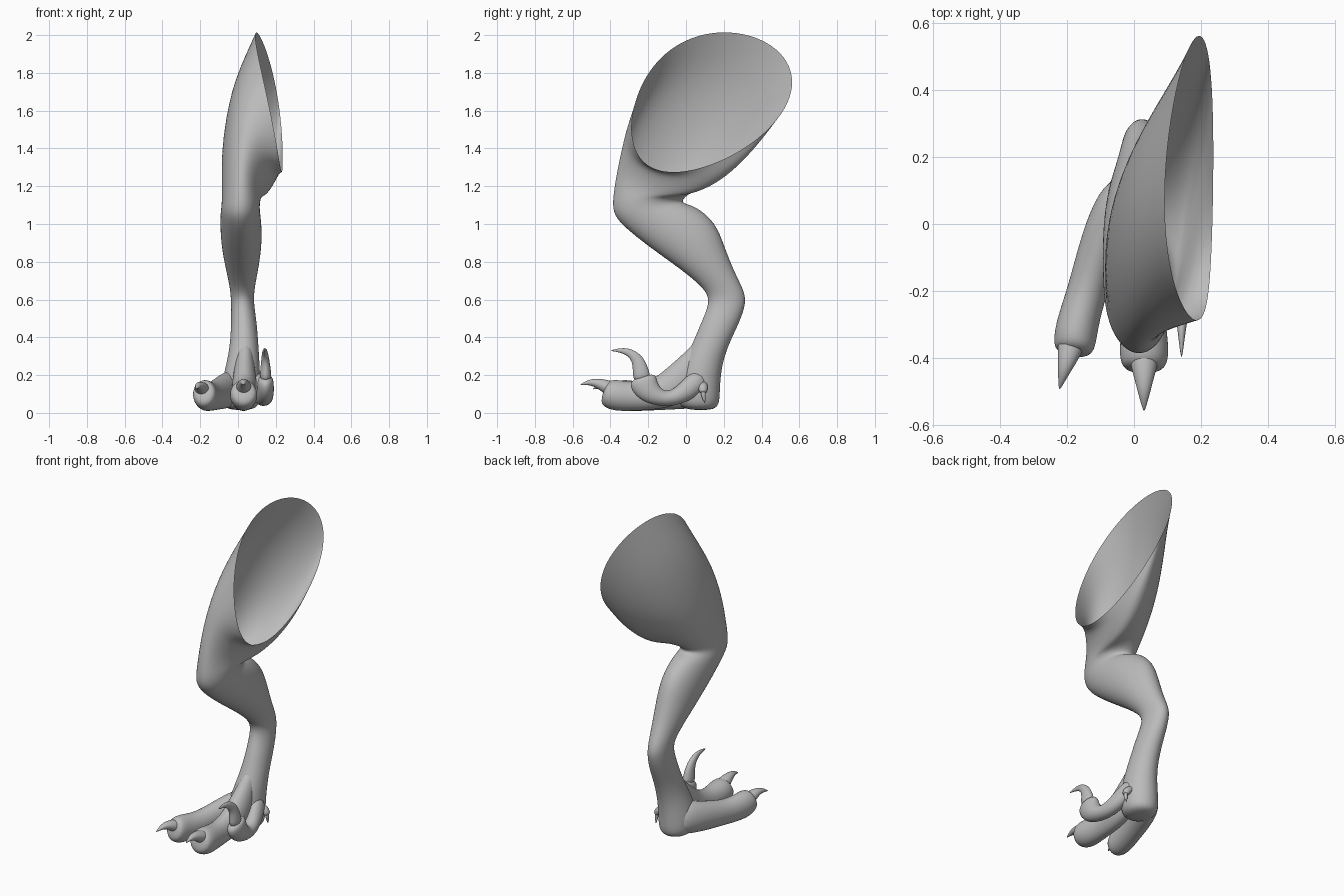
import bpy
import bmesh
from math import cos, sin, pi
from mathutils import Vector

cube = bpy.data.objects.get("Cube")
if cube:
    bpy.data.objects.remove(cube, do_unlink=True)

# One plain clay colour
clay = bpy.data.materials.new("clay_grey")
clay.use_nodes = True
clay_colour = (0.5, 0.5, 0.5, 1)
clay.diffuse_color = clay_colour
clay.node_tree.nodes["Principled BSDF"].inputs["Base Color"].default_value = clay_colour


def loft(name, rings, cap_start=True, cap_end=True, levels=2):
    """Skin a list of equally sized point rings and smooth the surface."""
    bm = bmesh.new()
    loops = [[bm.verts.new(point) for point in ring] for ring in rings]
    count = len(loops[0])
    for lower, upper in zip(loops, loops[1:]):
        for i in range(count):
            j = (i + 1) % count
            bm.faces.new((lower[i], lower[j], upper[j], upper[i]))
    if cap_start:
        bm.faces.new(loops[0])
    if cap_end:
        bm.faces.new(loops[-1])
    bmesh.ops.recalc_face_normals(bm, faces=bm.faces)
    mesh = bpy.data.meshes.new(name)
    bm.to_mesh(mesh)
    bm.free()
    mesh.materials.append(clay)
    mesh.shade_smooth()
    obj = bpy.data.objects.new(name, mesh)
    bpy.context.collection.objects.link(obj)
    subsurf = obj.modifiers.new("smooth_skin", "SUBSURF")
    subsurf.levels = subsurf.render_levels = levels
    return obj


def four_point_ring(front, inner, back, outer, segments=20):
    """Closed smooth ring passing through four given points."""
    front, inner, back, outer = map(Vector, (front, inner, back, outer))
    centre = (front + inner + back + outer) / 4
    along = (front - back) / 2
    across = (inner - outer) / 2
    bend = (front + back - inner - outer) / 4
    ring = []
    for i in range(segments):
        t = 2 * pi * i / segments
        ring.append(centre + along * cos(t) + across * sin(t) + bend * cos(2 * t))
    return ring


def leg_ring(front_y, front_z, back_y, back_z, x_min, x_max):
    """Ring spanning a front and a back profile point with a given width."""
    x = (x_min + x_max) / 2
    y = (front_y + back_y) / 2
    z = (front_z + back_z) / 2
    return four_point_ring((x, front_y, front_z), (x_max, y, z),
                           (x, back_y, back_z), (x_min, y, z))


def tube(name, path, segments=14):
    """Tapered tube along (x, y, z, half width, half height) stations."""
    points = [Vector(station[:3]) for station in path]
    rings = []
    for i, station in enumerate(path):
        ahead = points[min(i + 1, len(points) - 1)]
        behind = points[max(i - 1, 0)]
        tangent = (ahead - behind).normalized()
        side = Vector((1, 0, 0))
        side = (side - tangent * side.dot(tangent)).normalized()
        up = tangent.cross(side)
        ring = []
        for k in range(segments):
            t = 2 * pi * k / segments
            ring.append(points[i] + side * cos(t) * station[3] + up * sin(t) * station[4])
        rings.append(ring)
    return loft(name, rings)


# Open thigh shell: rim first, then rings closing in on the knee
thigh = [
    four_point_ring((.18, -.29, 1.55), (.235, .03, 1.28), (.20, .57, 1.73), (.09, .1, 2.01)),
    four_point_ring((.08, -.32, 1.5), (.21, .02, 1.25), (.16, .43, 1.52), (-.02, .1, 1.78)),
    four_point_ring((.04, -.345, 1.4), (.18, -.02, 1.2), (.1, .27, 1.33), (-.075, .02, 1.5)),
    four_point_ring((.02, -.37, 1.28), (.145, -.08, 1.15), (.06, .12, 1.225), (-.09, -.07, 1.3)),
]

# Knee and shin
shin = [
    leg_ring(-.39, 1.14, .0, 1.15, -.085, .12),
    leg_ring(-.39, 1.06, -.03, 1.11, -.09, .115),
    leg_ring(-.345, .995, .05, 1.1, -.095, .12),
    leg_ring(-.2, .88, .16, 1.01, -.095, .13),
    leg_ring(-.05, .775, .205, .88, -.08, .12),
    leg_ring(.06, .69, .255, .75, -.055, .1),
    leg_ring(.115, .63, .31, .645, -.04, .085),
]

# Ankle, metatarsus and heel pad
metatarsus = [
    leg_ring(.12, .57, .32, .58, -.037, .085),
    leg_ring(.08, .48, .285, .48, -.037, .1),
    leg_ring(.04, .38, .225, .36, -.042, .108),
    leg_ring(-.01, .28, .19, .25, -.06, .115),
    leg_ring(-.05, .18, .18, .13, -.09, .12),
    leg_ring(-.05, .07, .18, .05, -.09, .12),
    leg_ring(-.02, .014, .15, .012, -.06, .09),
]
loft("leg", thigh + shin + metatarsus, cap_start=False)

# Middle toe with its tendon running up the foot
tube("middle_toe", [
    (.04, .1, .38, .035, .04),
    (.035, .04, .27, .05, .07),
    (.035, -.04, .15, .07, .11),
    (.032, -.13, .105, .065, .09),
    (.03, -.25, .085, .06, .075),
    (.03, -.35, .09, .075, .085),
    (.03, -.41, .1, .075, .08),
    (.03, -.44, .11, .055, .055),
])
tube("middle_claw", [
    (.03, -.38, .12, .045, .045),
    (.03, -.42, .138, .042, .038),
    (.03, -.46, .155, .03, .028),
    (.03, -.51, .165, .017, .016),
    (.03, -.56, .148, .002, .002),
])

# Outer toe, splayed away from the leg
tube("outer_toe", [
    (-.01, .12, .14, .06, .1),
    (-.06, .04, .12, .07, .1),
    (-.105, -.08, .1, .065, .085),
    (-.14, -.2, .085, .06, .075),
    (-.17, -.3, .09, .065, .085),
    (-.178, -.36, .1, .066, .08),
    (-.183, -.39, .11, .05, .055),
])
tube("outer_claw", [
    (-.182, -.33, .11, .043, .042),
    (-.19, -.37, .128, .04, .036),
    (-.2, -.41, .143, .028, .025),
    (-.212, -.45, .145, .016, .015),
    (-.223, -.495, .125, .002, .002),
])

# Inner toe, lifted off the ground with a sickle claw
tube("inner_toe", [
    (.08, .09, .2, .04, .05),
    (.105, .03, .14, .045, .06),
    (.125, -.04, .085, .045, .048),
    (.138, -.12, .07, .045, .04),
    (.145, -.19, .105, .047, .065),
    (.146, -.225, .155, .045, .08),
    (.146, -.235, .195, .038, .065),
])
tube("sickle_claw", [
    (.146, -.23, .17, .032, .05),
    (.146, -.24, .22, .03, .044),
    (.145, -.25, .27, .023, .036),
    (.143, -.28, .31, .018, .026),
    (.142, -.33, .333, .011, .016),
    (.142, -.4, .33, .002, .002),
])

# Small dewclaw on the inner side of the heel
tube("dew_toe", [
    (.08, .09, .15, .025, .025),
    (.12, .09, .14, .025, .025),
    (.135, .09, .12, .022, .024),
    (.137, .09, .105, .016, .018),
])
tube("dew_claw", [
    (.137, .09, .12, .012, .014),
    (.14, .092, .09, .011, .012),
    (.138, .1, .05, .002, .002),
])
